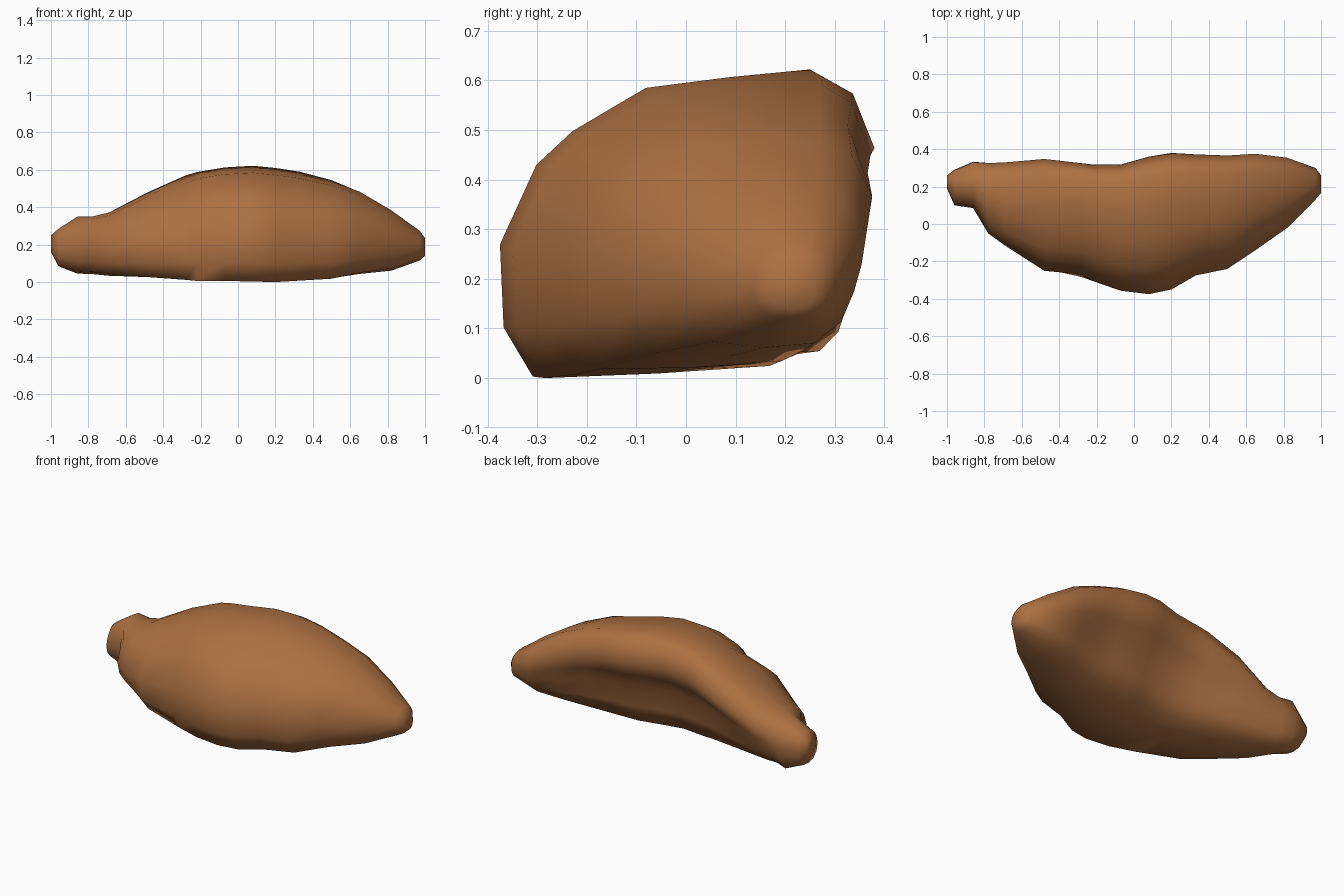
import bpy, bmesh
from mathutils import Vector

# Stations along the length: x, front y, back y, bottom z, top z, hollow amount
STATIONS = [
    (-1.00, .19, .26, .16, .25, 0), (-.96, .10, .29, .085, .285, 0),
    (-.86, .085, .335, .045, .35, .1), (-.78, -.05, .332, .042, .352, .2),
    (-.69, -.115, .335, .032, .375, .35), (-.48, -.25, .35, .022, .485, .8),
    (-.28, -.29, .325, .012, .57, 1), (-.22, -.305, .318, .006, .588, 1),
    (-.07, -.357, .318, .006, .613, 1), (.08, -.375, .36, .003, .622, 1),
    (.20, -.35, .38, .0, .61, 1), (.33, -.275, .372, .008, .59, 1),
    (.50, -.24, .368, .014, .548, .85), (.65, -.14, .38, .04, .49, .55),
    (.82, -.02, .36, .06, .385, .2), (.97, .13, .30, .115, .275, 0),
    (1.00, .165, .26, .14, .235, 0),
]
# Cross-sections as (depth, height) fractions: hollow-backed middle, rounded ends
HOLLOW = [(.09, 0), (.01, .16), (0, .43), (.1, .69), (.2, .8), (.4, .94), (.63, .975),
          (.85, 1), (.94, .94), (1, .76), (.92, .6), (.8, .44), (.78, .22), (.71, .04), (.4, .015)]
ROUND = [(.22, .05), (.06, .22), (0, .45), (.06, .68), (.15, .82), (.32, .95), (.52, 1),
         (.72, .96), (.88, .86), (.98, .68), (1, .5), (.98, .33), (.9, .15), (.74, .03), (.48, 0)]

bm = bmesh.new()
rings = []
for x, yf, yb, zb, zt, h in STATIONS:
    ring = []
    for (a, b), (c, d) in zip(HOLLOW, ROUND):
        t, s = a * h + c * (1 - h), b * h + d * (1 - h)
        ring.append(bm.verts.new((x, yf + (yb - yf) * t, zb + (zt - zb) * s)))
    rings.append(ring)

# Crease down the front left side
for v in rings[6][2:6]:
    v.co += Vector((0, .02, -.01))

# Skin and end caps
n = len(HOLLOW)
for r, q in zip(rings, rings[1:]):
    for i in range(n):
        j = (i + 1) % n
        bm.faces.new((r[i], q[i], q[j], r[j]))
bm.faces.new(rings[0])
bm.faces.new(rings[-1])
bmesh.ops.recalc_face_normals(bm, faces=bm.faces)

mesh = bpy.data.meshes.new("curved_shell_body")
bm.to_mesh(mesh)
bm.free()
body = bpy.data.objects.new("curved_shell_body", mesh)
bpy.context.collection.objects.link(body)

brown = bpy.data.materials.new("warm brown")
brown.diffuse_color = (.42, .165, .055, 1)
mesh.materials.append(brown)

bpy.context.view_layer.objects.active = body
body.select_set(True)
bpy.ops.object.shade_smooth_by_angle(angle=1.1)
